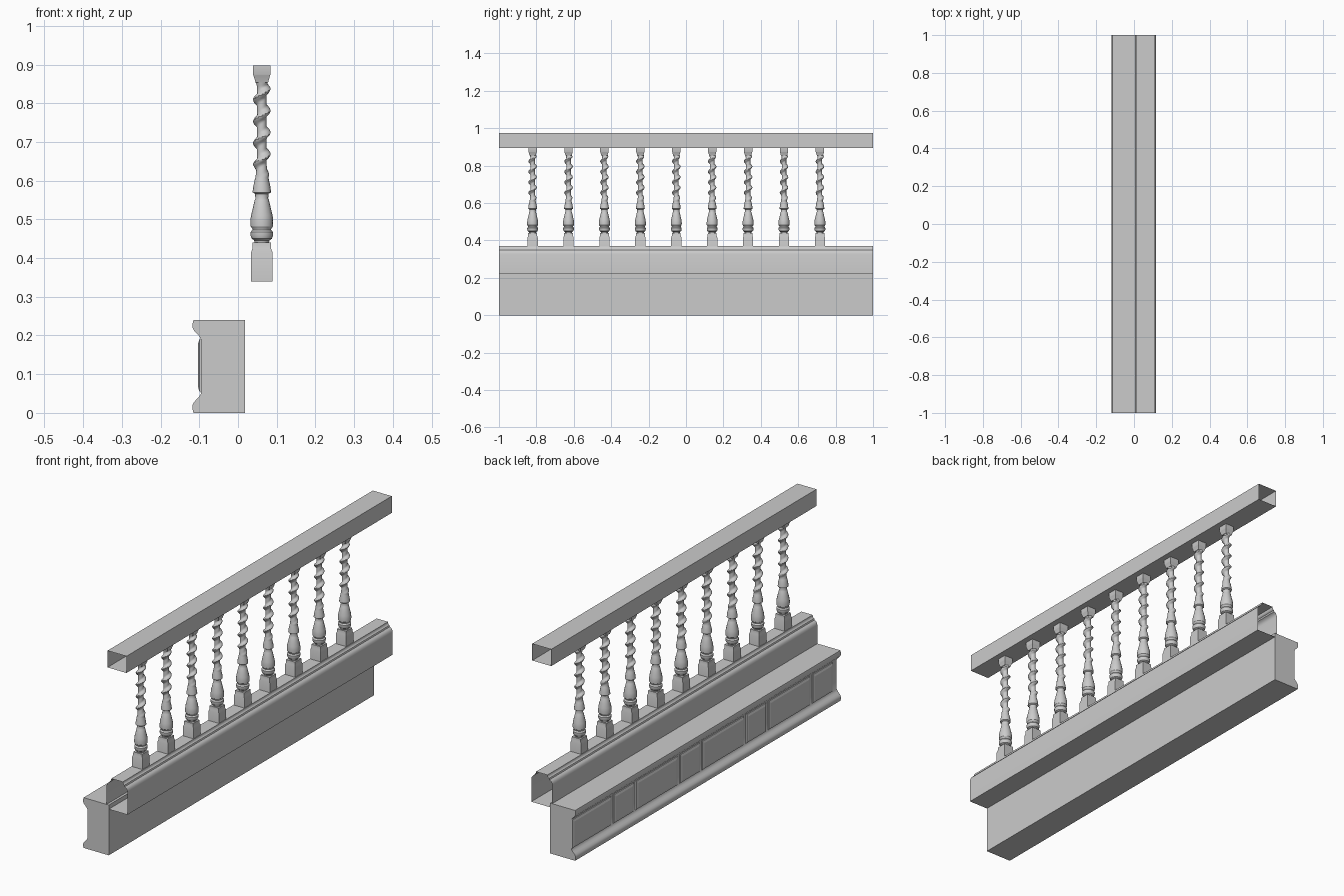
import bpy, bmesh, math

if "Cube" in bpy.data.objects:
    bpy.data.objects.remove(bpy.data.objects["Cube"])

CX = 0.0615  # centre line of the rails and balusters


def finish(name, bm, smooth=False):
    bmesh.ops.recalc_face_normals(bm, faces=bm.faces[:])
    me = bpy.data.meshes.new(name)
    bm.to_mesh(me)
    bm.free()
    ob = bpy.data.objects.new(name, me)
    bpy.context.collection.objects.link(ob)
    if smooth:
        bpy.ops.object.select_all(action='DESELECT')
        ob.select_set(True)
        bpy.context.view_layer.objects.active = ob
        bpy.ops.object.shade_smooth_by_angle(angle=math.radians(35))
    return ob


def bridge(bm, rings, cap_start=True, cap_end=True):
    loops = [[bm.verts.new(p) for p in r] for r in rings]
    n = len(loops[0])
    for a, b in zip(loops, loops[1:]):
        for i in range(n):
            j = (i + 1) % n
            bm.faces.new((a[i], a[j], b[j], b[i]))
    if cap_start:
        bm.faces.new(loops[0])
    if cap_end:
        bm.faces.new(loops[-1])


def extrude_y(name, profile, caps, smooth=False):
    bm = bmesh.new()
    bridge(bm, [[(x, y, z) for x, z in profile] for y in (-1, 1)], caps, caps)
    return finish(name, bm, smooth)


# Handrail: open-ended square sleeve
extrude_y("handrail", [(CX - .05, .895), (CX + .05, .895),
                       (CX + .05, .975), (CX - .05, .975)], False)

# Lower rail: open-ended sleeve with moulded top edges
half = [(.055, .22), (.055, .328), (.053, .337), (.048, .345), (.040, .349),
        (.038, .356), (.034, .358), (.031, .363), (.030, .37)]
extrude_y("lower_rail", [(CX + x, z) for x, z in half] +
          [(CX - x, z) for x, z in reversed(half)], False, True)

# Base beam: recessed outer face between two mirrored mouldings
low = [(-.0954, .05), (-.101, .041), (-.108, .034), (-.114, .027),
       (-.1175, .020), (-.118, .012), (-.115, 0)]
extrude_y("base_beam", [(.018, 0), (.018, .24)] +
          [(x, .24 - z) for x, z in reversed(low)] + low, True, True)

# Raised panels, alternating long and short
bm = bmesh.new()
spans = []
for k in range(4):
    top = 1.02 - .5 * k
    spans += [(top - .315, min(top, 1.0)), (top - .485, top - .333)]
for y0, y1 in spans:
    bridge(bm, [[(x, y0 + d, .052 + d), (x, y1 - d, .052 + d),
                 (x, y1 - d, .193 - d), (x, y0 + d, .193 - d)]
                for x, d in ((-.094, 0), (-.0995, .003), (-.103, .014))],
           cap_start=False)
finish("side_panels", bm)

# Baluster: square blocks, turned vase, single-strand twist
bm = bmesh.new()


def square(h, z):
    return [(-h, -h, z), (h, -h, z), (h, h, z), (-h, h, z)]


bridge(bm, [square(.0275, .34), square(.0275, .415), square(.024, .425), square(.0235, .44)])
bridge(bm, [square(.016, .853), square(.0215, .872), square(.0225, .874), square(.0225, .898)])

SIDES = 16


def ring(z, radius):
    return [(radius(a) * math.cos(a), radius(a) * math.sin(a), z)
            for a in (2 * math.pi * i / SIDES for i in range(SIDES))]


vase = [(.438, .018), (.446, .020), (.450, .026), (.458, .029), (.467, .029),
        (.473, .024), (.477, .025), (.482, .029), (.495, .0295), (.510, .028),
        (.530, .023), (.550, .0185), (.554, .0165), (.566, .0175), (.570, .024),
        (.585, .022), (.604, .018)]
rings = [ring(z, lambda a, r=r: r) for z, r in vase]
STEPS = 64
for s in range(1, STEPS + 1):
    z = .604 + (.856 - .604) * s / STEPS
    phase = 2 * math.pi * (z - .725) / .056
    fade = min(1, (z - .604) / .04, (.862 - z) / .02)
    core = .012 + .005 * (1 - fade)
    rings.append(ring(z, lambda a: core + .011 * fade *
                      max(0, math.cos(a - phase)) ** 1.3))
bridge(bm, rings)
first = finish("baluster_1", bm, True)
for i in range(9):
    ob = first if i == 0 else first.copy()
    if i:
        ob.name = f"baluster_{i + 1}"
        bpy.context.collection.objects.link(ob)
    ob.location = (CX, -.82 + .192 * i, 0)
